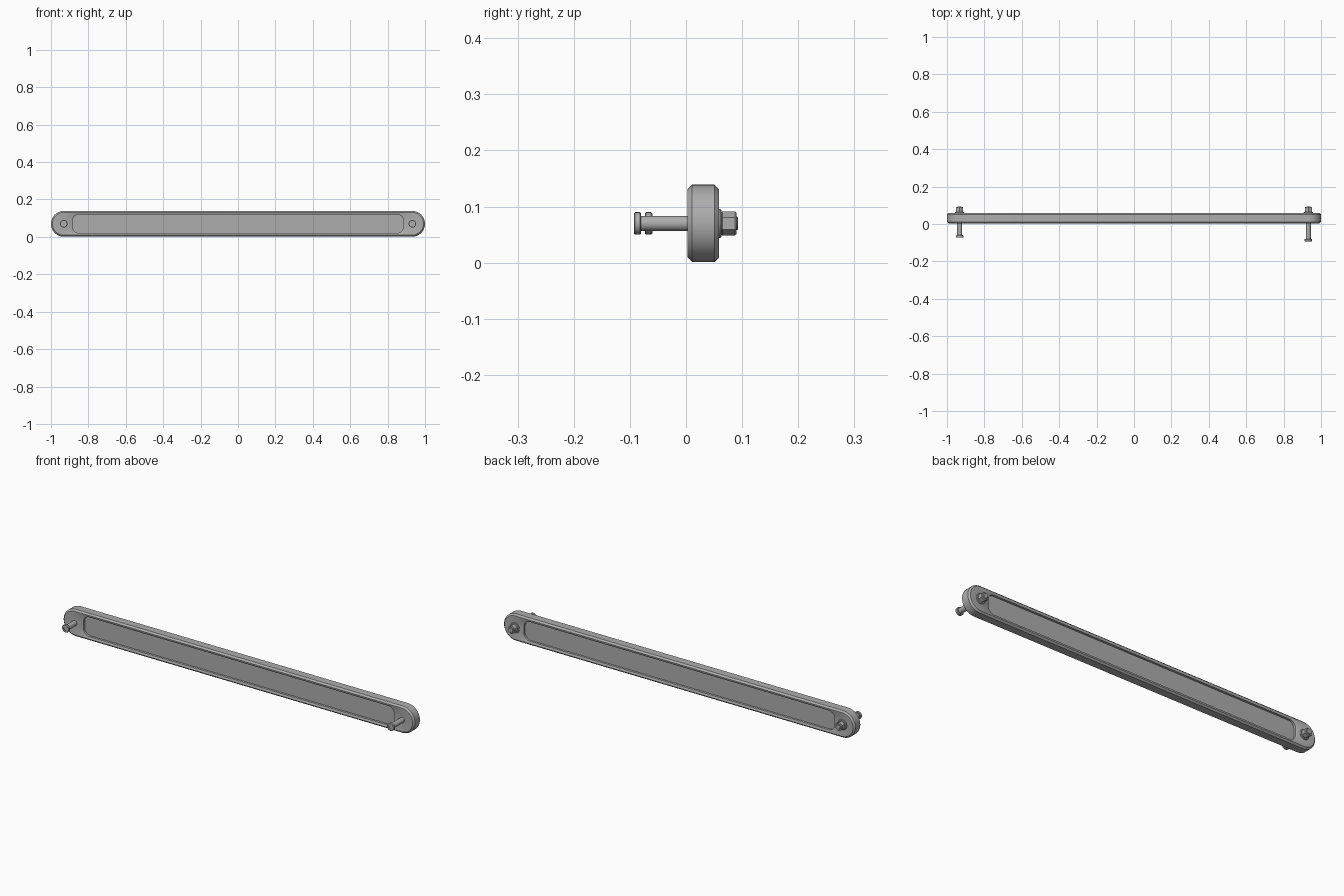
import bpy
import bmesh
from math import pi, cos, sin

cube = bpy.data.objects.get("Cube")
if cube:
    bpy.data.objects.remove(cube, do_unlink=True)

MID = 0.07  # height of the bar's centre line

steel = bpy.data.materials.new("grey steel")
steel.use_nodes = True
steel.diffuse_color = (0.42, 0.42, 0.42, 1)
steel.node_tree.nodes["Principled BSDF"].inputs["Base Color"].default_value = (0.42, 0.42, 0.42, 1)


def rounded_loop(half_x, half_z, radius, y, steps=10):
    """Rounded rectangle in the XZ plane at depth y."""
    pts = []
    for q, (sx, sz) in enumerate([(1, 1), (-1, 1), (-1, -1), (1, -1)]):
        for i in range(steps + 1):
            a = (q + i / steps) * pi / 2
            pts.append((sx * (half_x - radius) + radius * cos(a), y,
                        MID + sz * (half_z - radius) + radius * sin(a)))
    return pts


def ring(x, radius, y, sides):
    """Circle or polygon in the XZ plane, with a corner pointing up."""
    return [(x + radius * sin(2 * pi * i / sides), y,
             MID + radius * cos(2 * pi * i / sides)) for i in range(sides)]


def loft(name, loops):
    """Skin a stack of matching loops and cap both ends."""
    bm = bmesh.new()
    rows = [[bm.verts.new(p) for p in loop] for loop in loops]
    n = len(rows[0])
    for a, b in zip(rows, rows[1:]):
        for i in range(n):
            j = (i + 1) % n
            bm.faces.new((a[i], a[j], b[j], b[i]))
    bm.faces.new(rows[0])
    bm.faces.new(rows[-1])
    bmesh.ops.remove_doubles(bm, verts=bm.verts, dist=0.00001)
    bmesh.ops.recalc_face_normals(bm, faces=bm.faces)
    mesh = bpy.data.meshes.new(name)
    bm.to_mesh(mesh)
    bm.free()
    obj = bpy.data.objects.new(name, mesh)
    bpy.context.collection.objects.link(obj)
    mesh.materials.append(steel)
    bpy.ops.object.select_all(action="DESELECT")
    obj.select_set(True)
    bpy.context.view_layer.objects.active = obj
    bpy.ops.object.shade_smooth_by_angle(angle=pi / 6)
    return obj


# Bar with a chamfered rim and a shallow recess on both faces
front, back = 0.003, 0.059
half = [  # half length, half height, corner radius, depth below the face
    (0.885, 0.05, 0.035, 0.015),
    (0.885, 0.05, 0.035, 0.004),
    (0.892, 0.057, 0.042, 0.0),
    (0.992, 0.061, 0.061, 0.0),
    (1.0, 0.069, 0.069, 0.008),
]
loops = [rounded_loop(x, z, r, front + d) for x, z, r, d in half]
loops += [rounded_loop(x, z, r, back - d) for x, z, r, d in reversed(half)]
loft("recessed_bar", loops)

# Bolts, each with a flanged tip in front and a washer and nut behind
for side, x, tip in (("left", 0.932, -0.093), ("right", -0.932, -0.073)):
    profile = [(0.010, tip + 0.003), (0.010, tip), (0.018, tip), (0.020, tip + 0.002),
               (0.020, tip + 0.011), (0.018, tip + 0.013),
               (0.0135, tip + 0.013), (0.0135, 0.004)]
    loft(side + "_bolt", [ring(x, r, y, 24) for r, y in profile])
    loft(side + "_washer", [ring(x, r, y, 24) for r, y in
                            ((0.026, 0.058), (0.026, 0.061), (0.024, 0.063))])
    loft(side + "_nut", [ring(x, r, y, 6) for r, y in
                         ((0.019, 0.062), (0.0215, 0.065), (0.0215, 0.087), (0.019, 0.09))])
    loft(side + "_bolt_end", [ring(x, r, y, 24) for r, y in
                              ((0.012, 0.088), (0.012, 0.091), (0.010, 0.093))])
